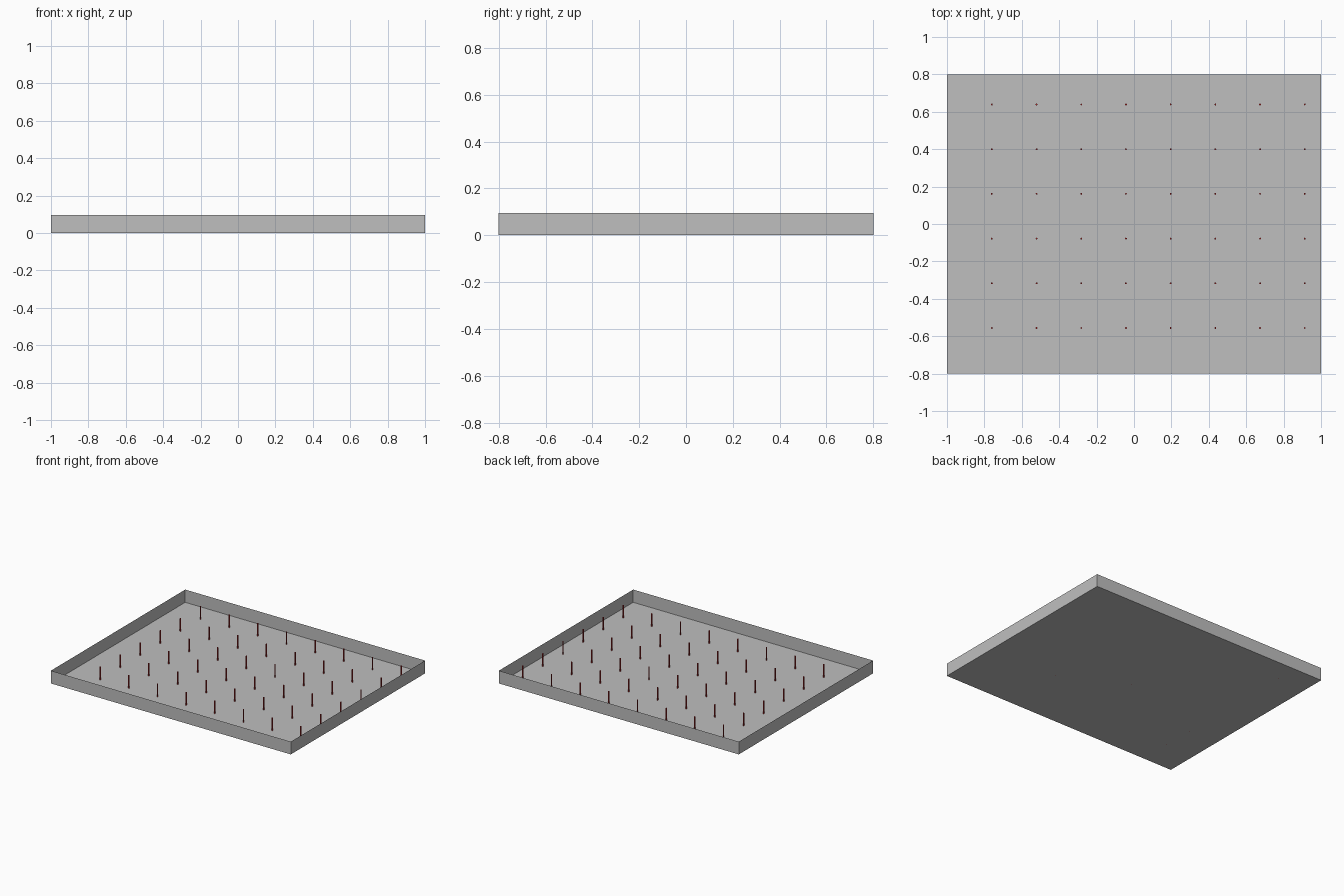
import bpy, bmesh
from mathutils import Matrix, Vector

if "Cube" in bpy.data.objects:
    bpy.data.objects.remove(bpy.data.objects["Cube"])

HEIGHT = 0.096
STEP = 0.239


def material(name, rgb):
    m = bpy.data.materials.new(name)
    m.diffuse_color = (*rgb, 1)
    m.use_nodes = True
    m.node_tree.nodes["Principled BSDF"].inputs["Base Color"].default_value = m.diffuse_color
    return m


def add_object(name, bm, mat):
    mesh = bpy.data.meshes.new(name)
    bm.to_mesh(mesh)
    bm.free()
    mesh.materials.append(mat)
    obj = bpy.data.objects.new(name, mesh)
    bpy.context.collection.objects.link(obj)
    return obj


grey = material("light grey", (0.52, 0.52, 0.52))
red = material("dark red", (0.42, 0.02, 0.02))

# Open sheet tray: a flat box without its lid
bm = bmesh.new()
bmesh.ops.create_cube(bm, size=1, matrix=Matrix.Translation((0, 0, HEIGHT / 2))
                      @ Matrix.Diagonal((2, 1.6, HEIGHT, 1)))
lid = [f for f in bm.faces if f.normal.z > 0.9]
bmesh.ops.delete(bm, geom=lid, context='FACES')
add_object("tray", bm, grey)

# Regular grid of thin upright pins
bm = bmesh.new()
for col in range(8):
    for row in range(6):
        pos = Vector((-0.76 + col * STEP, -0.556 + row * STEP, HEIGHT / 2))
        bmesh.ops.create_cone(bm, cap_ends=True, segments=8, radius1=0.005,
                              radius2=0.005, depth=HEIGHT,
                              matrix=Matrix.Translation(pos))
add_object("pins", bm, red)
